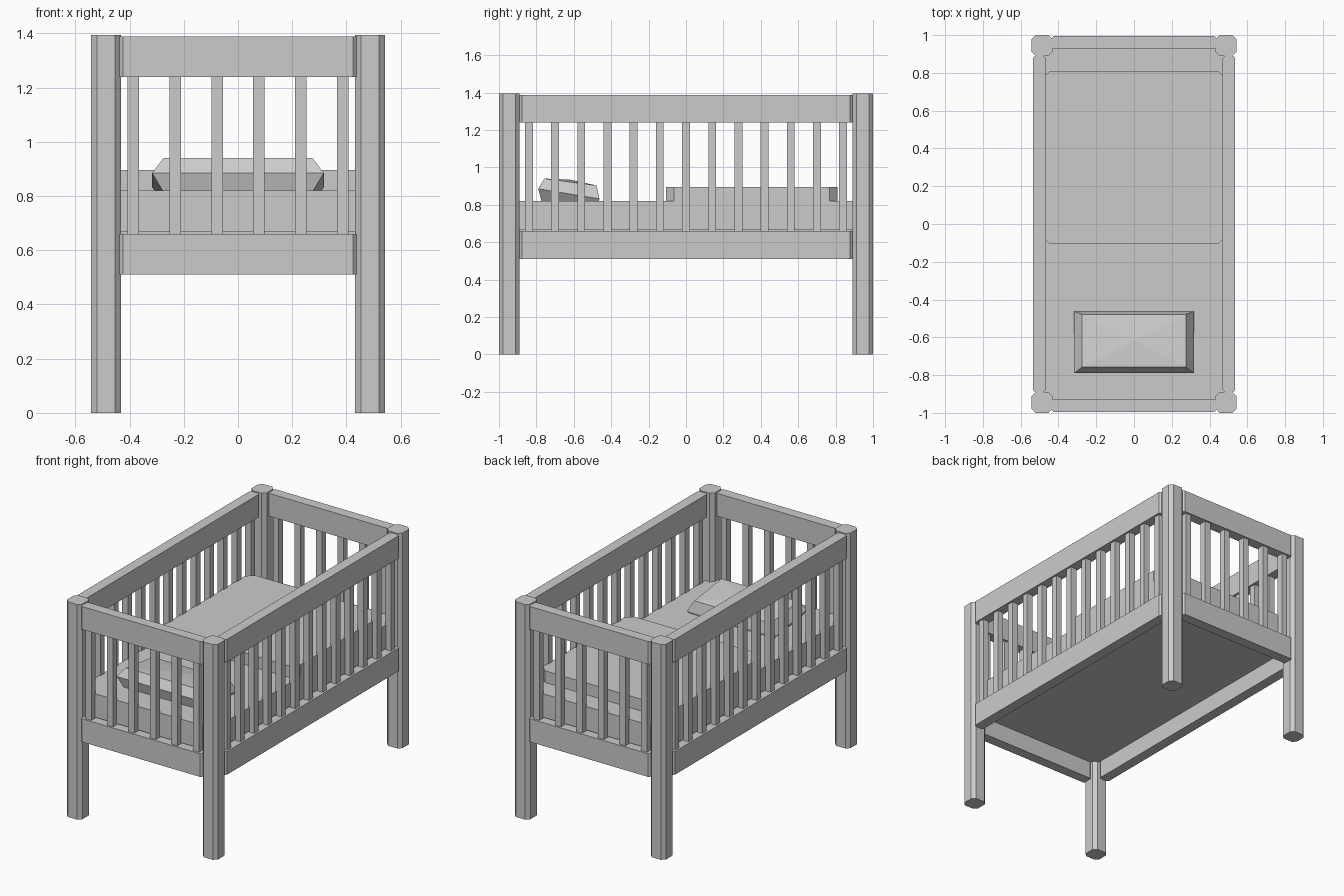
import bpy, bmesh

cube = bpy.data.objects.get("Cube")
if cube:
    bpy.data.objects.remove(cube)

grey = bpy.data.materials.new("plain_grey")
grey.use_nodes = True
COLOUR = (0.6, 0.6, 0.6, 1)
grey.diffuse_color = COLOUR
grey.node_tree.nodes["Principled BSDF"].inputs["Base Color"].default_value = COLOUR


def finish(name, bm):
    bmesh.ops.recalc_face_normals(bm, faces=bm.faces)
    mesh = bpy.data.meshes.new(name)
    bm.to_mesh(mesh)
    bm.free()
    mesh.materials.append(grey)
    obj = bpy.data.objects.new(name, mesh)
    bpy.context.collection.objects.link(obj)
    return obj


def block(name, x, y, z, chamfer=0):
    """Box from (min, max) ranges, with its upright edges chamfered."""
    bm = bmesh.new()
    bmesh.ops.create_cube(bm, size=1)
    for v in bm.verts:
        for i, (low, high) in enumerate((x, y, z)):
            v.co[i] = high if v.co[i] > 0 else low
    if chamfer:
        upright = [e for e in bm.edges
                   if abs(e.verts[0].co.z - e.verts[1].co.z) > 0.01]
        bmesh.ops.bevel(bm, geom=upright, offset=chamfer, segments=1,
                        affect='EDGES')
    return finish(name, bm)


def span(centre, half):
    return (centre - half, centre + half)


# Corner posts
for sx, side in ((-1, "right"), (1, "left")):
    for sy, end in ((-1, "front"), (1, "back")):
        block(f"{end}_{side}_post", span(sx * 0.487, 0.055),
              span(sy * 0.945, 0.055), (0, 1.395), 0.022)

# Rails and slats
SLAT = 0.021
SLAT_Z = (0.65, 1.25)
RAILS = (("lower", (0.51, 0.66)), ("upper", (1.24, 1.388)))
for s, side, end in ((-1, "right", "front"), (1, "left", "back")):
    for level, z in RAILS:
        block(f"{level}_{side}_rail", span(s * 0.502, 0.034),
              span(0, 0.89), z, 0.012)
        block(f"{level}_{end}_rail", span(0, 0.437),
              span(s * 0.96, 0.034), z, 0.012)
    for i in range(13):
        block(f"{side}_slat_{i + 1}", span(s * 0.502, SLAT),
              span((i - 6) * 0.14, SLAT), SLAT_Z)
    for i in range(6):
        block(f"{end}_slat_{i + 1}", span((i - 2.5) * 0.1545, SLAT),
              span(s * 0.96, SLAT), SLAT_Z)

# Bedding
block("bed_base", span(0, 0.475), span(0, 0.93), (0.625, 0.668))
block("mattress", span(0, 0.488), span(0, 0.945), (0.667, 0.82), 0.03)
block("blanket", span(0, 0.488), (-0.107, 0.81), (0.80, 0.896), 0.043)

# Tilted pillow: half width, then front and back (y, z) of each ring
bm = bmesh.new()
rings = []
for half, front, back in ((0.26, (-0.765, 0.79), (-0.48, 0.765)),
                          (0.317, (-0.79, 0.885), (-0.463, 0.832)),
                          (0.275, (-0.757, 0.94), (-0.478, 0.903))):
    rings.append([bm.verts.new((x, *p)) for x, p in
                  ((-half, front), (half, front), (half, back), (-half, back))])
peak = bm.verts.new((0, -0.62, 0.934))
bm.faces.new(rings[0])
for i in range(4):
    j = (i + 1) % 4
    for low, high in zip(rings, rings[1:]):
        bm.faces.new((low[i], low[j], high[j], high[i]))
    bm.faces.new((rings[-1][i], rings[-1][j], peak))
finish("pillow", bm)
